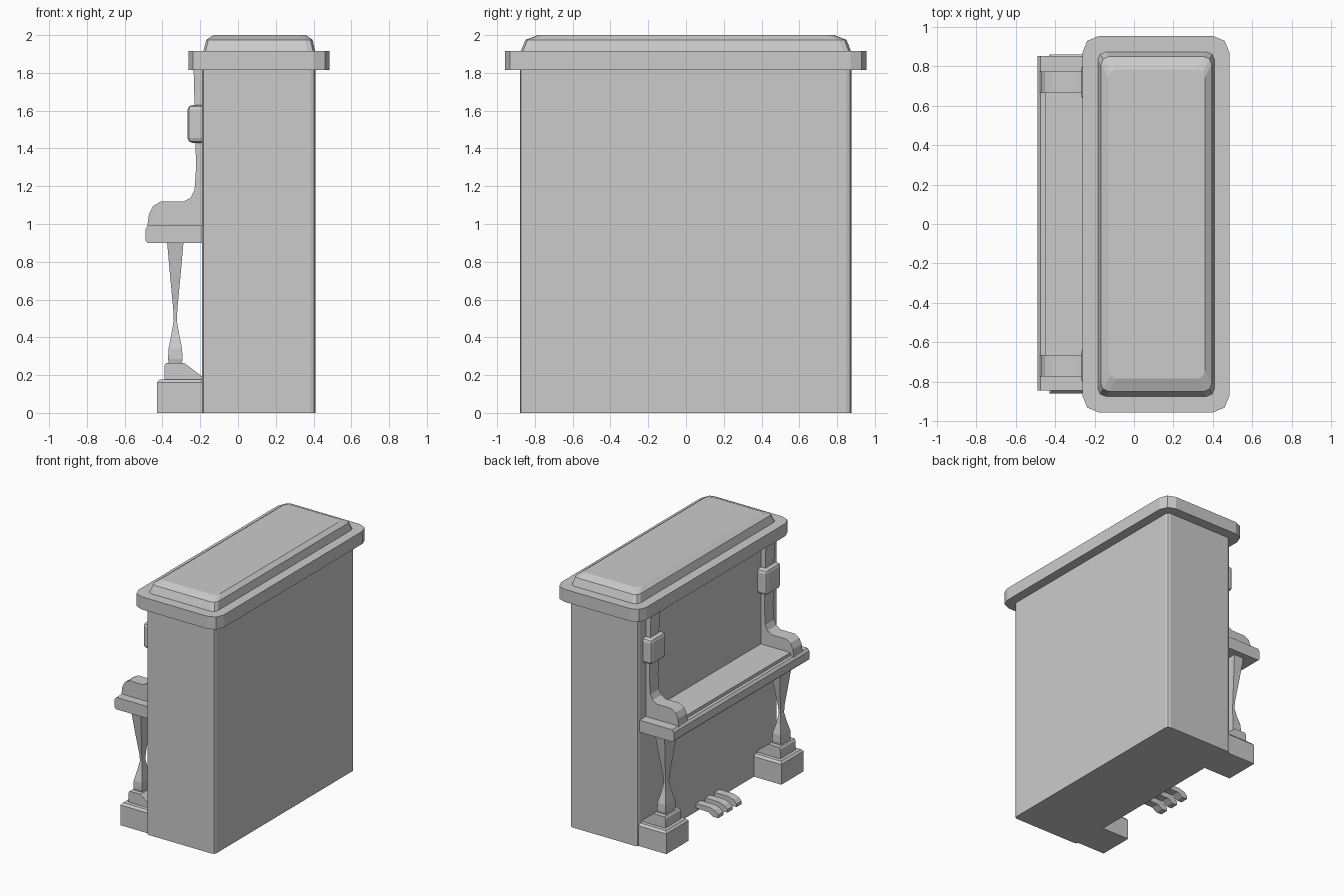
import bpy, bmesh

if "Cube" in bpy.data.objects:
    bpy.data.objects.remove(bpy.data.objects["Cube"])


def finish(name, bm, bevel=0.0, segments=1):
    """Turn a bmesh into a named object, optionally bevelled."""
    bmesh.ops.recalc_face_normals(bm, faces=bm.faces)
    me = bpy.data.meshes.new(name)
    bm.to_mesh(me)
    bm.free()
    ob = bpy.data.objects.new(name, me)
    bpy.context.collection.objects.link(ob)
    if bevel:
        mod = ob.modifiers.new("bevel", 'BEVEL')
        mod.width = bevel
        mod.segments = segments
        mod.limit_method = 'ANGLE'
    return ob


def loft(name, rings, **kw):
    """Skin equal-length rings of points and cap both ends."""
    bm = bmesh.new()
    vs = [[bm.verts.new(p) for p in r] for r in rings]
    n = len(rings[0])
    for a, b in zip(vs, vs[1:]):
        for i in range(n):
            bm.faces.new((a[i], a[(i + 1) % n], b[(i + 1) % n], b[i]))
    bm.faces.new(vs[0])
    bm.faces.new(vs[-1])
    return finish(name, bm, **kw)


def rect(x0, x1, y0, y1, z, cut=0.0):
    """Rectangle ring at height z, with two-step rounded corners if cut > 0."""
    if not cut:
        return [(x0, y0, z), (x1, y0, z), (x1, y1, z), (x0, y1, z)]
    ring = []
    k = cut * 0.293
    for x, y, sx, sy, flip in ((x0, y0, 1, 1, 0), (x1, y0, -1, 1, 1),
                               (x1, y1, -1, -1, 0), (x0, y1, 1, -1, 1)):
        c = [(x, y + sy * cut, z), (x + sx * k, y + sy * k, z), (x + sx * cut, y, z)]
        ring += c[::-1] if flip else c
    return ring


def box(name, x0, x1, y0, y1, z0, z1, **kw):
    return loft(name, [rect(x0, x1, y0, y1, z0), rect(x0, x1, y0, y1, z1)], **kw)


def side_profile(name, pts, y0, y1, **kw):
    """Extrude an x-z outline across y."""
    return loft(name, [[(x, y, z) for x, z in pts] for y in (y0, y1)], **kw)


# Cabinet
loft("cabinet", [rect(-0.19, 0.41, -0.88, 0.875, z, 0.025) for z in (0, 1.82)])

# Overhanging lid slab and raised top panel
loft("lid_slab", [rect(-0.262, 0.485, -0.957, 0.955, z, 0.085) for z in (1.815, 1.915)])
loft("top_panel", [rect(-0.185, 0.41, -0.877, 0.875, 1.91, 0.04),
                   rect(-0.168, 0.395, -0.85, 0.85, 1.975, 0.04),
                   rect(-0.13, 0.36, -0.785, 0.785, 2.0, 0.04)])

# Keyboard shelf and key surface
side_profile("key_shelf", [(-0.18, 0.9), (-0.478, 0.9), (-0.49, 0.912), (-0.49, 0.975),
                           (-0.475, 0.995), (-0.18, 0.995)], -0.845, 0.853)
box("key_surface", -0.45, -0.18, -0.67, 0.67, 0.99, 1.02)

cheek = [(-0.18, 0.99), (-0.48, 0.99), (-0.472, 1.05), (-0.45, 1.095), (-0.41, 1.118),
         (-0.29, 1.118), (-0.25, 1.14), (-0.23, 1.18), (-0.222, 1.3),
         (-0.235, 1.82), (-0.18, 1.82)]
pedestal = [(-0.18, 0.165), (-0.39, 0.165), (-0.39, 0.25), (-0.38, 0.265),
            (-0.285, 0.265), (-0.18, 0.185)]
# Leg sections: height, half depth, half width
leg = [(0.25, 0.034, 0.055), (0.285, 0.038, 0.062), (0.34, 0.036, 0.06), (0.42, 0.02, 0.037),
       (0.49, 0.008, 0.022), (0.55, 0.011, 0.027), (0.72, 0.027, 0.056), (0.91, 0.044, 0.085)]

# Parts repeated at each end
for s, side in ((1, "left"), (-1, "right")):
    c = 0.72 * s
    side_profile("cheek_" + side, cheek, c - 0.055, c + 0.055)
    box("column_block_" + side, -0.267, -0.17, c - 0.095, c + 0.095, 1.43, 1.63,
        bevel=0.025, segments=2)
    loft("front_leg_" + side,
         [rect(-0.332 - d, -0.332 + d, c - w, c + w, z) for z, d, w in leg])
    side_profile("leg_pedestal_" + side, pedestal, c - 0.095, c + 0.095)
    loft("foot_" + side, [rect(-0.43, -0.17, c - 0.14, c + 0.14, 0),
                          rect(-0.43, -0.17, c - 0.14, c + 0.14, 0.16),
                          rect(-0.415, -0.17, c - 0.125, c + 0.125, 0.177)])

# Pedals
pedal = [(-0.18, 0.03), (-0.3, 0.025), (-0.34, 0.0), (-0.385, 0.0), (-0.385, 0.025),
         (-0.36, 0.05), (-0.31, 0.065), (-0.18, 0.065)]
for i in (-1, 0, 1):
    side_profile(f"pedal_{i + 2}", pedal, i * 0.115 - 0.032, i * 0.115 + 0.032)
